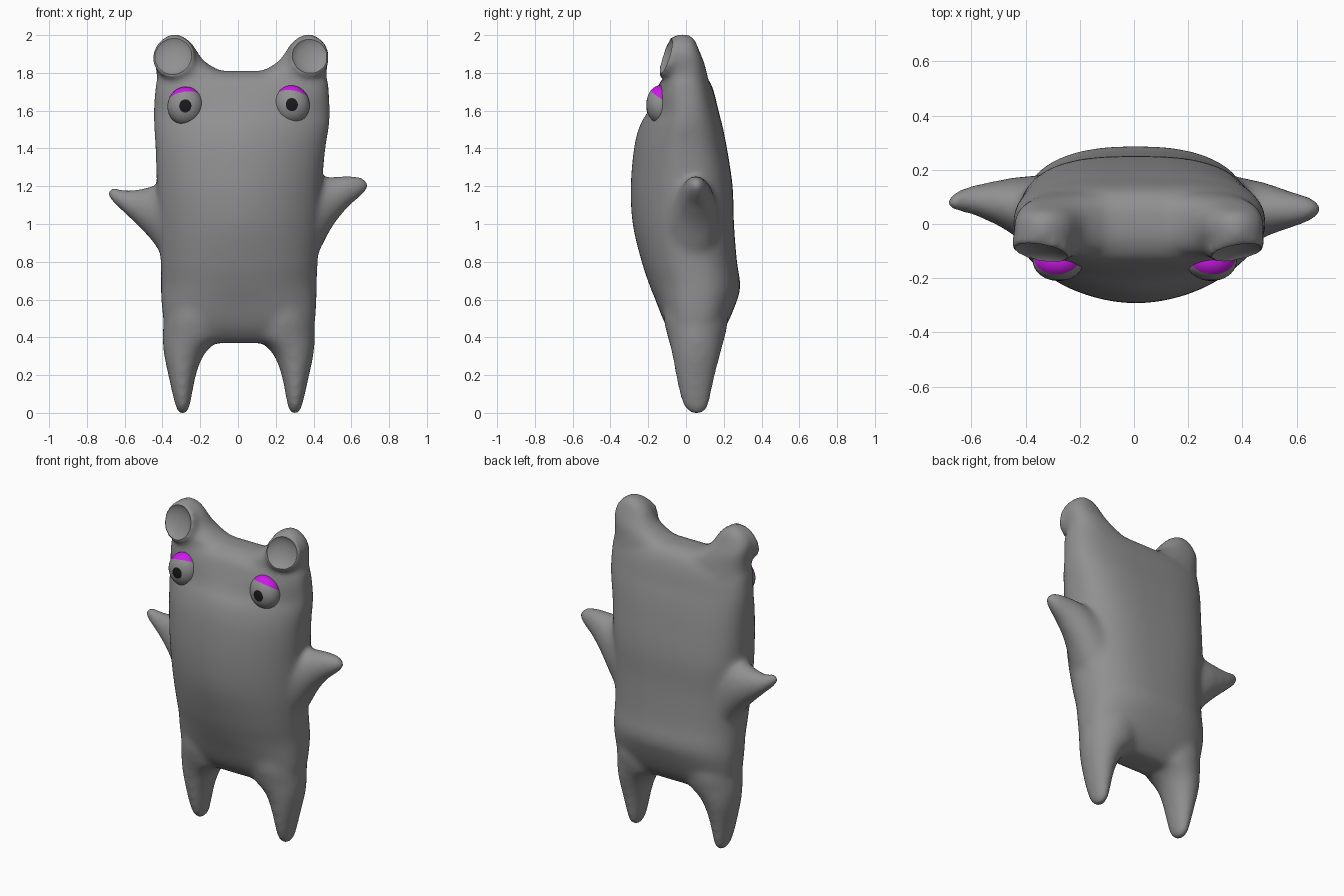
import bpy, bmesh, math
from mathutils import Vector, Matrix

if "Cube" in bpy.data.objects:
    bpy.data.objects.remove(bpy.data.objects["Cube"])


def material(name, rgb):
    m = bpy.data.materials.new(name)
    m.use_nodes = True
    m.diffuse_color = (*rgb, 1)
    m.node_tree.nodes["Principled BSDF"].inputs["Base Color"].default_value = (*rgb, 1)
    return m


grey = material("soft grey", (0.28, 0.28, 0.28))
magenta = material("eyelid magenta", (0.6, 0.01, 0.8))
black = material("pupil black", (0.01, 0.01, 0.01))


def add_object(name, bm, mats):
    mesh = bpy.data.meshes.new(name)
    bm.to_mesh(mesh)
    bm.free()
    for m in mats:
        mesh.materials.append(m)
    ob = bpy.data.objects.new(name, mesh)
    bpy.context.collection.objects.link(ob)
    return ob


def smooth(ob, degrees):
    bpy.ops.object.select_all(action='DESELECT')
    ob.select_set(True)
    bpy.context.view_layer.objects.active = ob
    bpy.ops.object.shade_smooth_by_angle(angle=math.radians(degrees))


def spline(rows, steps=5):
    """Catmull-Rom interpolation through the rows."""
    out = []
    for i in range(len(rows) - 1):
        p = [rows[max(i - 1, 0)], rows[i], rows[i + 1], rows[min(i + 2, len(rows) - 1)]]
        for s in range(steps):
            t = s / steps
            out.append([b + t * (c - a) / 2 + t * t * (a - 2.5 * b + 2 * c - d / 2)
                        + t ** 3 * (1.5 * (b - c) + (d - a) / 2) for a, b, c, d in zip(*p)])
    return out + [rows[-1]]


def loft(bm, axis, rows, sides=40):
    """Closed tube; row = position, low/high on both cross axes, optional front/back squareness."""
    rings = []
    for t, a0, a1, b0, b1, *power in spline(rows):
        front, back = power or (2, 2)
        ring = []
        for k in range(sides):
            ang = 2 * math.pi * k / sides
            e = 2 / (front if math.sin(ang) < 0 else back)
            u, v = [math.copysign(abs(f(ang)) ** e, f(ang)) for f in (math.cos, math.sin)]
            a, b = (a0 + a1 + u * (a1 - a0)) / 2, (b0 + b1 + v * (b1 - b0)) / 2
            ring.append(bm.verts.new((a, b, t) if axis == 'z' else (t, a, b)))
        rings.append(ring)
    for lo, hi in zip(rings, rings[1:]):
        for k in range(sides):
            j = (k + 1) % sides
            bm.faces.new((lo[k], lo[j], hi[j], hi[k]))
    bm.faces.new(rings[0])
    bm.faces.new(rings[-1])


bm = bmesh.new()
# Torso and head
loft(bm, 'z', [
    (.37, -.31, .32, -.02, .13, 2.6, 2.6), (.4, -.35, .365, -.06, .17, 2.7, 2.7),
    (.47, -.39, .405, -.11, .218, 2.7, 2.7), (.6, -.407, .416, -.163, .272, 2.3, 2.5),
    (.68, -.408, .418, -.195, .288, 2.1, 2.4), (.8, -.41, .422, -.235, .27, 2, 2.5),
    (1.0, -.42, .435, -.283, .254, 1.85, 2.7), (1.2, -.43, .445, -.293, .247, 1.85, 2.9),
    (1.4, -.437, .463, -.276, .217, 1.8, 3), (1.52, -.445, .483, -.246, .193, 1.7, 3),
    (1.6, -.447, .487, -.2, .172, 1.85, 3), (1.7, -.44, .482, -.16, .148, 2.5, 3),
    (1.76, -.43, .475, -.133, .123, 2.8, 3), (1.793, -.41, .45, -.09, .09, 2.6, 3),
    (1.81, -.38, .42, -.04, .04, 2.5, 3)])
# Legs, widening into the crotch arch and fading out inside the torso
for s in (-1, 1):
    leg = [(-.008, .28, .315, .035, .08), (.02, .263, .33, -.005, .115), (.08, .25, .347, -.03, .13),
           (.2, .226, .374, -.055, .155), (.3, .188, .395, -.072, .18), (.36, .135, .402, -.086, .195),
           (.4, .08, .404, -.097, .206), (.5, .07, .394, -.118, .222), (.62, .11, .34, -.115, .2)]
    loft(bm, 'z', [(z, *sorted((s * i + .004, s * o + .004)), f, b) for z, i, o, f, b in leg])
# Arms, flaring where they meet the torso
loft(bm, 'x', [(-.24, -.19, .17, .6, 1.3), (-.34, -.13, .178, .7, 1.25), (-.42, -.06, .175, .86, 1.212),
               (-.5, -.008, .162, .96, 1.19), (-.6, .035, .142, 1.055, 1.178),
               (-.65, .043, .125, 1.1, 1.195), (-.68, .055, .105, 1.13, 1.19), (-.69, .07, .09, 1.15, 1.18)])
loft(bm, 'x', [(.24, -.2, .17, .6, 1.34), (.34, -.15, .178, .69, 1.28), (.43, -.08, .165, .855, 1.25),
               (.5, -.042, .148, .985, 1.25), (.58, -.015, .12, 1.085, 1.257),
               (.65, .01, .1, 1.145, 1.25), (.68, .03, .08, 1.175, 1.23), (.692, .045, .065, 1.19, 1.215)])
# Ears, each a wedge sloping down into the head
ears = [(-.337, .118), (.374, .112)]
for x, radius in ears:
    s = math.copysign(1, x)
    ear = [(1.7, .3, .085, -.12, .13), (1.79, .28, .095, -.12, .113), (1.82, .225, .098, -.118, .106),
           (1.86, .162, .103, -.11, .095), (1.9, .13, .107, -.1, .078), (1.95, .1, .09, -.09, .058),
           (1.985, .06, .055, -.075, .042), (2.005, .02, .02, -.045, .01)]
    loft(bm, 'z', [(z, *sorted((x - s * i, x + s * o)), f, b, 2.2, 2.5) for z, i, o, f, b in ear])
# Ear discs facing forward
frames = []
for x, radius in ears:
    frame = (Matrix.Translation((x, -.074, 1.878)) @ Matrix.Rotation(math.copysign(.18, x), 4, 'Z')
             @ Matrix.Rotation(math.radians(73), 4, 'X'))
    frames.append((frame, radius))
    bmesh.ops.create_cone(bm, cap_ends=True, segments=40, radius1=radius - .01, radius2=radius,
                          depth=.075, matrix=frame)
bmesh.ops.recalc_face_normals(bm, faces=bm.faces)
body = add_object("body", bm, [grey])

# Fuse and soften the parts, then hollow the ears
remesh = body.modifiers.new("fuse", 'REMESH')
remesh.mode, remesh.voxel_size = 'VOXEL', .014
soften = body.modifiers.new("soften", 'SMOOTH')
soften.factor, soften.iterations = .5, 24
bm = bmesh.new()
for frame, radius in frames:
    dish = Matrix.Diagonal((radius - .006, radius - .006, .05, 1))
    bmesh.ops.create_uvsphere(bm, u_segments=40, v_segments=20, radius=1,
                              matrix=frame @ Matrix.Translation((0, 0, .055)) @ dish)
cutter = add_object("ear_cutter", bm, [grey])
cutter.hide_render = True
hollow = body.modifiers.new("hollow", 'BOOLEAN')
hollow.operation, hollow.object, hollow.solver = 'DIFFERENCE', cutter, 'EXACT'
bpy.context.view_layer.update()
baked = bpy.data.meshes.new_from_object(body.evaluated_get(bpy.context.evaluated_depsgraph_get()))
body.modifiers.clear()
body.data = baked
bpy.data.objects.remove(cutter)
smooth(body, 40)

# Eyes: the pupil is the front pole, the lid a cap above a tilted cut
for name, x, z, roll in (("right_eye", -.279, 1.625, .17), ("left_eye", .285, 1.632, -.17)):
    bm = bmesh.new()
    bmesh.ops.create_uvsphere(bm, u_segments=36, v_segments=18, radius=1,
                              matrix=Matrix.Rotation(math.pi / 2, 4, 'X'))
    normal = Vector((-1.8 * roll, .45, 1)).normalized()
    point = normal * .42
    bmesh.ops.bisect_plane(bm, geom=bm.verts[:] + bm.edges[:] + bm.faces[:], plane_co=point, plane_no=normal)
    for f in bm.faces:
        c = f.calc_center_median()
        if (c - point).dot(normal) > 0:
            f.material_index = 1
        elif c.y < -.93:
            f.material_index = 2
    shape = (Matrix.Translation((x, -.136, z)) @ Matrix.Rotation(roll, 4, 'Y')
             @ Matrix.Diagonal((.094, .074, .102, 1)))
    bmesh.ops.transform(bm, matrix=shape, verts=bm.verts)
    smooth(add_object(name, bm, [grey, magenta, black]), 40)
